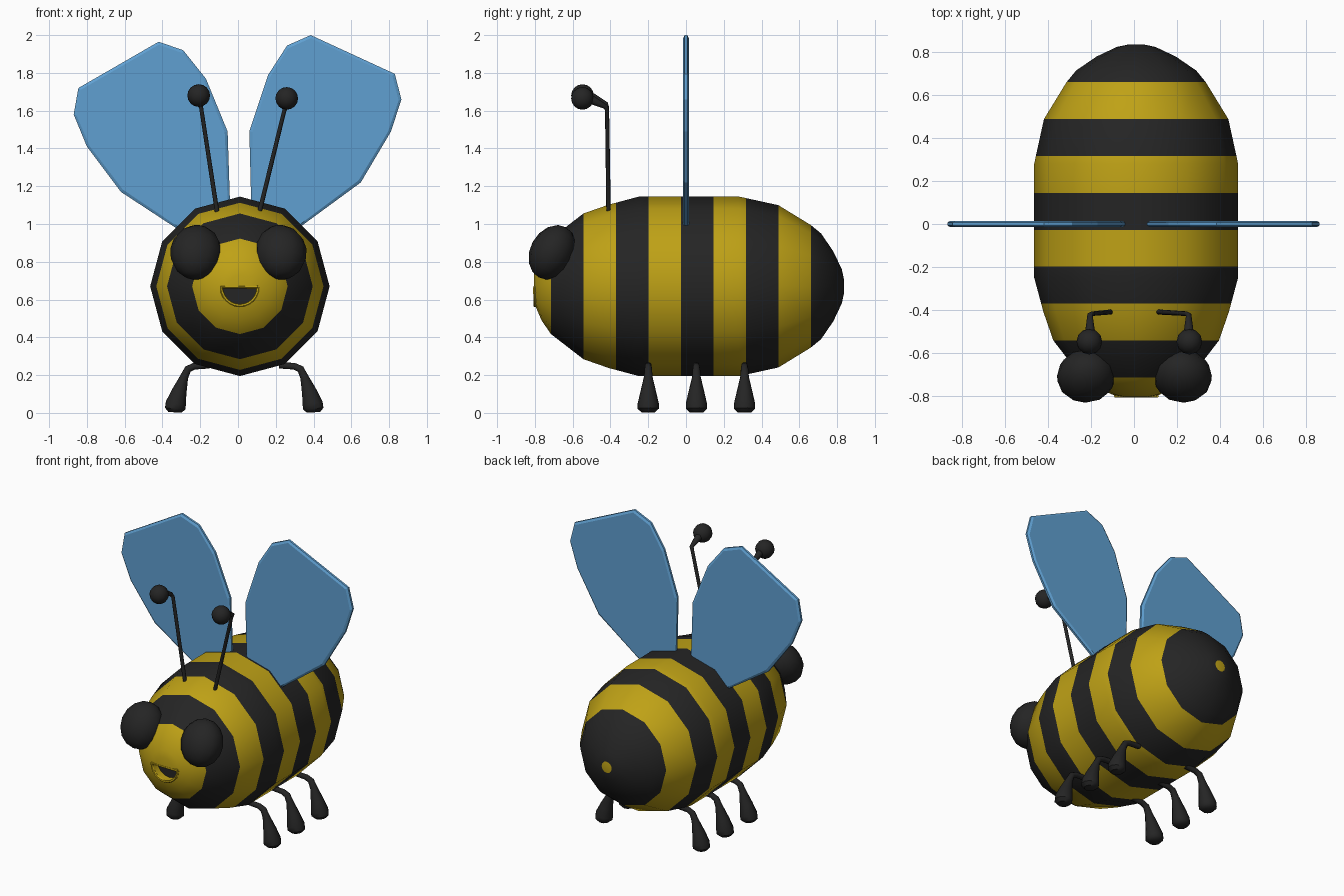
import bpy, bmesh, math
from mathutils import Vector, Matrix

if "Cube" in bpy.data.objects:
    bpy.data.objects.remove(bpy.data.objects["Cube"])


def material(name, rgb):
    m = bpy.data.materials.new(name)
    m.diffuse_color = (*rgb, 1)
    m.use_nodes = True
    m.node_tree.nodes["Principled BSDF"].inputs["Base Color"].default_value = m.diffuse_color
    return m


YELLOW = material("honey yellow", (0.52, 0.36, 0.008))
BLACK = material("soft black", (0.018, 0.018, 0.018))
BLUE = material("wing blue", (0.115, 0.35, 0.64))


def finish(name, bm, mats, angle=45):
    bmesh.ops.recalc_face_normals(bm, faces=bm.faces)
    me = bpy.data.meshes.new(name)
    bm.to_mesh(me)
    bm.free()
    for m in mats:
        me.materials.append(m)
    ob = bpy.data.objects.new(name, me)
    bpy.context.collection.objects.link(ob)
    if angle:
        smooth(ob, angle)
    return ob


def smooth(ob, angle):
    bpy.ops.object.select_all(action='DESELECT')
    ob.select_set(True)
    bpy.context.view_layer.objects.active = ob
    bpy.ops.object.shade_smooth_by_angle(angle=math.radians(angle))


def loft(rings):
    """Skin a list of equal-length point rings and cap both ends."""
    bm = bmesh.new()
    vs = [[bm.verts.new(p) for p in r] for r in rings]
    n = len(rings[0])
    for a, b in zip(vs, vs[1:]):
        for i in range(n):
            j = (i + 1) % n
            bm.faces.new((a[i], a[j], b[j], b[i]))
    bm.faces.new(vs[0])
    bm.faces.new(vs[-1])
    return bm


def tube(name, path, mat, sides=10):
    """Round tube along (x, y, z, radius) points."""
    pts = [Vector(p[:3]) for p in path]
    rings, u = [], None
    for i, p in enumerate(pts):
        a, b = pts[max(i - 1, 0)], pts[min(i + 1, len(pts) - 1)]
        d = (p - a).normalized() + (b - p).normalized()
        d.normalize()
        if u is None:
            u = d.orthogonal()
        u = (u - d * u.dot(d)).normalized()
        w = d.cross(u)
        rings.append([p + path[i][3] * (u * math.cos(t) + w * math.sin(t))
                      for t in (math.tau * k / sides for k in range(sides))])
    return finish(name, loft(rings), [mat])


def ball(name, loc, radii, mat, tilt=0, roll=0):
    bm = bmesh.new()
    bmesh.ops.create_uvsphere(bm, u_segments=12, v_segments=8, radius=1)
    bm.transform(Matrix.Translation(loc) @ Matrix.Rotation(roll, 4, 'Y')
                 @ Matrix.Rotation(tilt, 4, 'X') @ Matrix.Diagonal((*radii, 1)))
    return finish(name, bm, [mat])


# Striped body: twelve-sided loft along y, with rings at the stripe edges
CX, CZ = 0.01, 0.67
profile = [(-0.805, 0.06), (-0.797, 0.105), (-0.765, 0.18), (-0.71, 0.26),
           (-0.545, 0.385), (-0.41, 0.432), (-0.25, 0.475), (0.28, 0.475),
           (0.485, 0.432), (0.66, 0.325), (0.715, 0.28), (0.78, 0.185),
           (0.825, 0.09), (0.836, 0.038)]
stripes = [-0.715 + 0.172 * i for i in range(9)]


def radius_at(y):
    for (y0, r0), (y1, r1) in zip(profile, profile[1:]):
        if y0 <= y <= y1:
            return r0 + (r1 - r0) * (y - y0) / (y1 - y0)


cuts = list(profile)
for s in stripes:
    cuts = [c for c in cuts if abs(c[0] - s) > 0.012] + [(s, radius_at(s))]
cuts.sort()
bm = loft([[(CX + r * math.sin(math.tau * k / 12), y, CZ + r * math.cos(math.tau * k / 12))
            for k in range(12)] for y, r in cuts])
for f in bm.faces:
    y = f.calc_center_median().y
    f.material_index = 0 if y > 0.8355 else sum(y > s for s in stripes) % 2
body = finish("striped_body", bm, [YELLOW, BLACK], 0)


# Smiling mouth: recessed half disc with a dark floor and a raised lip
def half_disc(r, y, top=0.665):
    return [(CX + r * math.cos(math.pi * k / 12), y, top - r * math.sin(math.pi * k / 12))
            for k in range(13)]


cutter = finish("mouth_cutter", loft([half_disc(0.092, -0.9), half_disc(0.092, -0.745)]),
                [YELLOW], 0)
cutter.hide_render = True
mod = body.modifiers.new("mouth", 'BOOLEAN')
mod.operation = 'DIFFERENCE'
mod.solver = 'EXACT'
mod.object = cutter
bpy.context.view_layer.objects.active = body
bpy.ops.object.modifier_apply(modifier="mouth")
bpy.data.objects.remove(cutter)
smooth(body, 40)
finish("mouth_floor", loft([half_disc(0.09, -0.751), half_disc(0.09, -0.744)]), [BLACK], 0)
lip = half_disc(0.097, -0.8)
tube("mouth_lip", [(*p, 0.009) for p in lip + lip[:1]], YELLOW, 6)

# Eyes, antennae and legs on both sides
for side, s in (("left", -1), ("right", 1)):
    ball(side + "_eye", (0.002 + 0.224 * s, -0.708, 0.85), (0.138, 0.118, 0.152), BLACK,
         tilt=math.radians(-28), roll=math.radians(-8 * s))

    base, tip, height = (-0.11, -0.205, 1.68) if s < 0 else (0.113, 0.255, 1.665)
    tube(side + "_antenna", [(base, -0.41, 1.06, 0.012),
                             (tip + 0.01 * -s, -0.418, height - 0.065, 0.011),
                             (tip, -0.424, height - 0.045, 0.013),
                             (tip, -0.49, height - 0.012, 0.022),
                             (tip, -0.545, height, 0.034)], BLACK)
    ball(side + "_antenna_tip", (tip + 0.003 * s, -0.548, height), (0.06,) * 3, BLACK)

    for i, y in enumerate((-0.2, 0.055, 0.31)):
        leg = [(0.185, 0.252, 0.017), (0.265, 0.247, 0.018), (0.298, 0.232, 0.02),
               (0.318, 0.19, 0.023), (0.345, 0.11, 0.042), (0.362, 0.05, 0.056),
               (0.366, 0.022, 0.056), (0.367, 0.003, 0.036)]
        tube(f"{side}_leg_{i + 1}", [(0.033 + s * x, y, z, r) for x, z, r in leg], BLACK)


# Wings: thin plates with a bevelled rim
def wing(name, outline):
    n = len(outline)
    pts = [Vector(p) for p in outline]
    mid = sum(pts, Vector((0, 0))) / n
    inset = [mid + (p - mid) * (1 - 0.016 / (p - mid).length) for p in pts]

    def ring(shape, y):
        return [(p.x, y, p.y) for p in shape]
    finish(name, loft([ring(inset, -0.015), ring(pts, -0.007),
                       ring(pts, 0.007), ring(inset, 0.015)]), [BLUE], 0)


wing("left_wing", [(-0.42, 1.965), (-0.29, 1.92), (-0.17, 1.77), (-0.055, 1.49),
                   (-0.042, 1.1), (-0.04, 0.93), (-0.25, 0.93), (-0.33, 0.98),
                   (-0.62, 1.17), (-0.8, 1.41), (-0.87, 1.58), (-0.845, 1.72)])
wing("right_wing", [(0.385, 2.0), (0.26, 1.945), (0.16, 1.79), (0.06, 1.49),
                    (0.07, 1.1), (0.07, 0.93), (0.26, 0.93), (0.35, 1.0),
                    (0.65, 1.22), (0.81, 1.49), (0.865, 1.66), (0.83, 1.795)])
